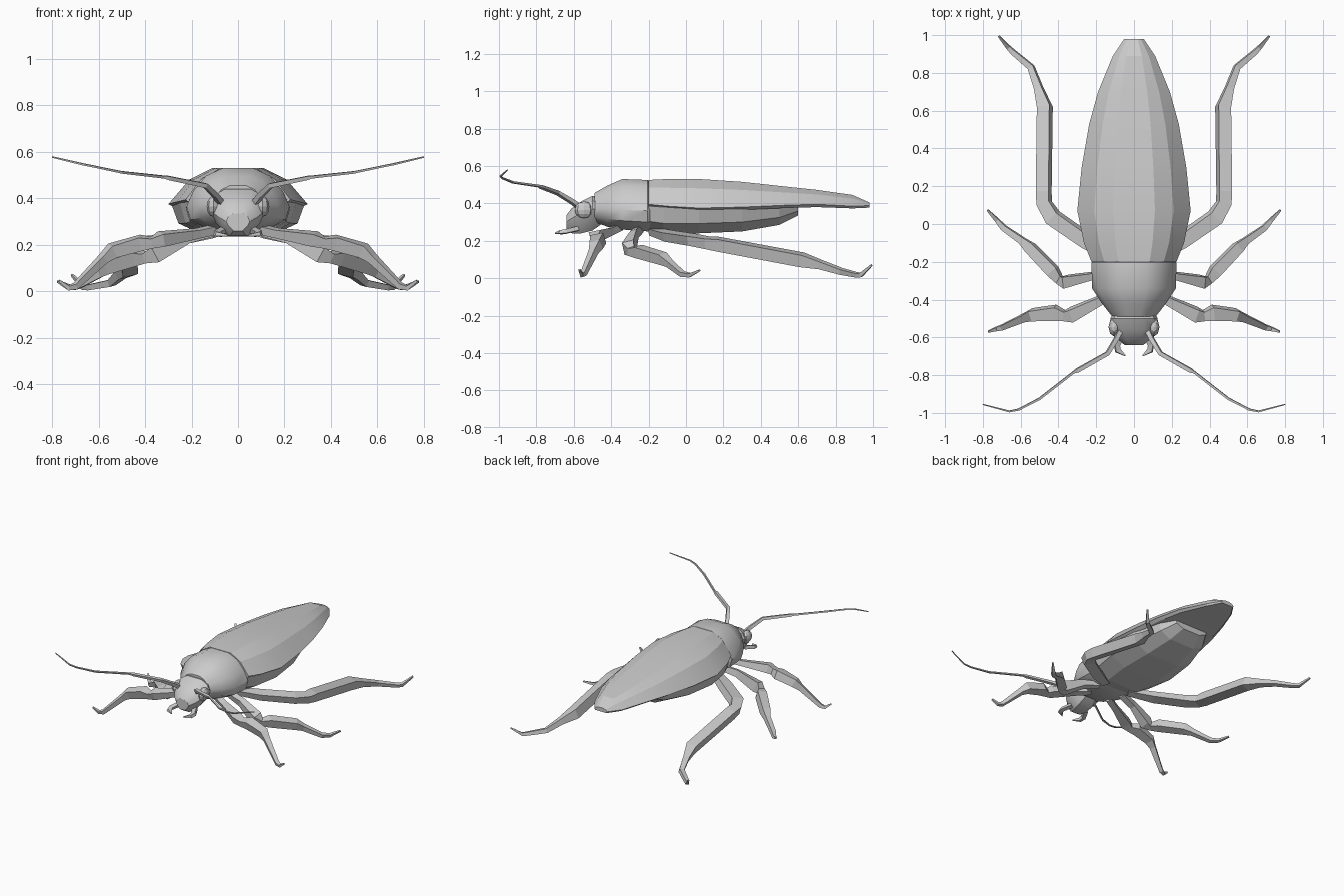
import bpy, bmesh, math
from mathutils import Vector


def make(name, rings, mirror=False, smooth=None):
    """Skin a list of equal-length point rings and cap both ends."""
    bm = bmesh.new()
    vs = [[bm.verts.new(p) for p in r] for r in rings]
    n = len(vs[0])
    for a, b in zip(vs, vs[1:]):
        for i in range(n):
            j = (i + 1) % n
            bm.faces.new((a[i], a[j], b[j], b[i]))
    bm.faces.new(vs[0])
    bm.faces.new(vs[-1])
    bmesh.ops.recalc_face_normals(bm, faces=bm.faces)
    me = bpy.data.meshes.new(name)
    bm.to_mesh(me)
    bm.free()
    ob = bpy.data.objects.new(name, me)
    bpy.context.collection.objects.link(ob)
    if mirror:
        m = ob.modifiers.new("mirror", 'MIRROR')
        m.use_mirror_merge = False
    if smooth:
        bpy.ops.object.select_all(action='DESELECT')
        ob.select_set(True)
        bpy.context.view_layer.objects.active = ob
        bpy.ops.object.shade_smooth_by_angle(angle=math.radians(smooth))
    return ob


def body(name, profile, rows, smooth=None):
    """Loft a half profile along y; rows are y, half width, top, middle, bottom."""
    full = profile + [(-x, z) for x, z in reversed(profile)]
    rings = []
    for y, w, zt, zm, zb in rows:
        rings.append([(x * w, y, zm + z * ((zt - zm) if z > 0 else (zm - zb)))
                      for x, z in full])
    return make(name, rings, smooth=smooth)


def limb(name, pts):
    """Four-sided jointed limb; points are x, y, z, half width, half height."""
    ps = [Vector(p[:3]) for p in pts]
    rings = []
    for i, p in enumerate(pts):
        a, b = ps[max(i - 1, 0)], ps[min(i + 1, len(ps) - 1)]
        if 0 < i < len(ps) - 1:
            t = (ps[i] - a).normalized() + (b - ps[i]).normalized()
        else:
            t = b - a
        t.normalize()
        s = t.cross(Vector((0, 0, 1))).normalized()
        u = s.cross(t)
        w, h = p[3], p[4]
        rings.append([ps[i] + s * w * cx + u * h * cz
                      for cx, cz in ((1, .6), (-.6, 1), (-1, -.6), (.6, -1))])
    return make(name, rings, mirror=True)


# Wing covers
body("wing_covers", [(.37, 1), (.7, .68), (1, 0), (.9, -1)], [
    (-.2, .225, .525, .395, .375), (-.1, .265, .53, .385, .37),
    (.07, .30, .53, .375, .36), (.3, .277, .515, .38, .365),
    (.53, .237, .49, .39, .375), (.7, .19, .472, .395, .38),
    (.89, .112, .445, .385, .373), (.98, .052, .405, .388, .377)], 15)

# Abdomen below the covers
body("abdomen", [(.6, 1), (1, 0), (.9, -.6), (.5, -1)], [
    (-.2, .215, .42, .385, .25), (-.12, .25, .42, .38, .235),
    (.07, .285, .42, .37, .24), (.3, .26, .42, .375, .25),
    (.5, .2, .41, .385, .285), (.6, .14, .41, .395, .335)])

# Thorax shield
body("thorax", [(.3, 1), (.62, .8), (.87, .4), (1, 0), (.92, -.55), (.5, -1)], [
    (-.19, .21, .51, .36, .25), (-.205, .225, .525, .36, .25),
    (-.34, .222, .53, .365, .26), (-.42, .17, .495, .37, .275),
    (-.49, .115, .455, .37, .30)], 40)

# Head
body("head", [(.45, 1), (.85, .6), (1, 0), (.8, -.5), (.4, -1)], [
    (-.45, .10, .43, .37, .29), (-.50, .125, .44, .37, .255),
    (-.56, .12, .41, .35, .24), (-.61, .085, .375, .32, .24),
    (-.64, .05, .335, .30, .26)], 30)

# Eyes
for side, label in ((1, "right"), (-1, "left")):
    bpy.ops.mesh.primitive_uv_sphere_add(segments=8, ring_count=6, radius=1,
                                         location=(side * .105, -.545, .365))
    eye = bpy.context.object
    eye.name = label + "_eye"
    eye.scale = (.03, .05, .045)

# Jaws
limb("jaws", [(.06, -.58, .265, .018, .014), (.09, -.64, .25, .017, .013),
              (.085, -.67, .245, .017, .011), (.045, -.698, .24, .003, .004)])

# Antennae
limb("antennae", [(.07, -.56, .375, .016, .016), (.095, -.61, .41, .014, .014),
                  (.14, -.685, .455, .013, .012), (.30, -.775, .488, .013, .01),
                  (.32, -.785, .492, .007, .007), (.5, -.925, .512, .007, .006),
                  (.61, -.982, .535, .006, .005), (.66, -.992, .545, .005, .005),
                  (.80, -.955, .578, .003, .003)])

# Front legs
limb("front_legs", [(.08, -.36, .27, .025, .022), (.17, -.40, .25, .026, .022),
                    (.33, -.48, .225, .042, .034), (.37, -.485, .21, .03, .026),
                    (.42, -.47, .208, .044, .036), (.54, -.48, .175, .034, .034),
                    (.58, -.495, .14, .024, .022), (.70, -.548, .022, .016, .015),
                    (.73, -.556, .015, .012, .012), (.77, -.57, .045, .006, .006)])

# Middle legs
limb("middle_legs", [(.1, -.25, .26, .025, .022), (.22, -.275, .235, .022, .03),
                     (.36, -.305, .165, .038, .045), (.395, -.295, .145, .026, .026),
                     (.43, -.25, .142, .038, .036), (.55, -.125, .105, .034, .034),
                     (.59, -.09, .08, .022, .022), (.69, -.02, .022, .018, .016),
                     (.725, .02, .016, .013, .012), (.775, .073, .042, .006, .006)])

# Hind legs
limb("hind_legs", [(.1, -.18, .25, .03, .022), (.25, -.09, .225, .045, .03),
                   (.43, .035, .205, .048, .032), (.475, .11, .19, .042, .034),
                   (.478, .17, .182, .042, .04), (.472, .62, .098, .042, .04),
                   (.505, .72, .072, .025, .025), (.545, .83, .036, .02, .018),
                   (.64, .91, .018, .016, .014), (.665, .935, .017, .013, .013),
                   (.715, .993, .07, .006, .006)])
